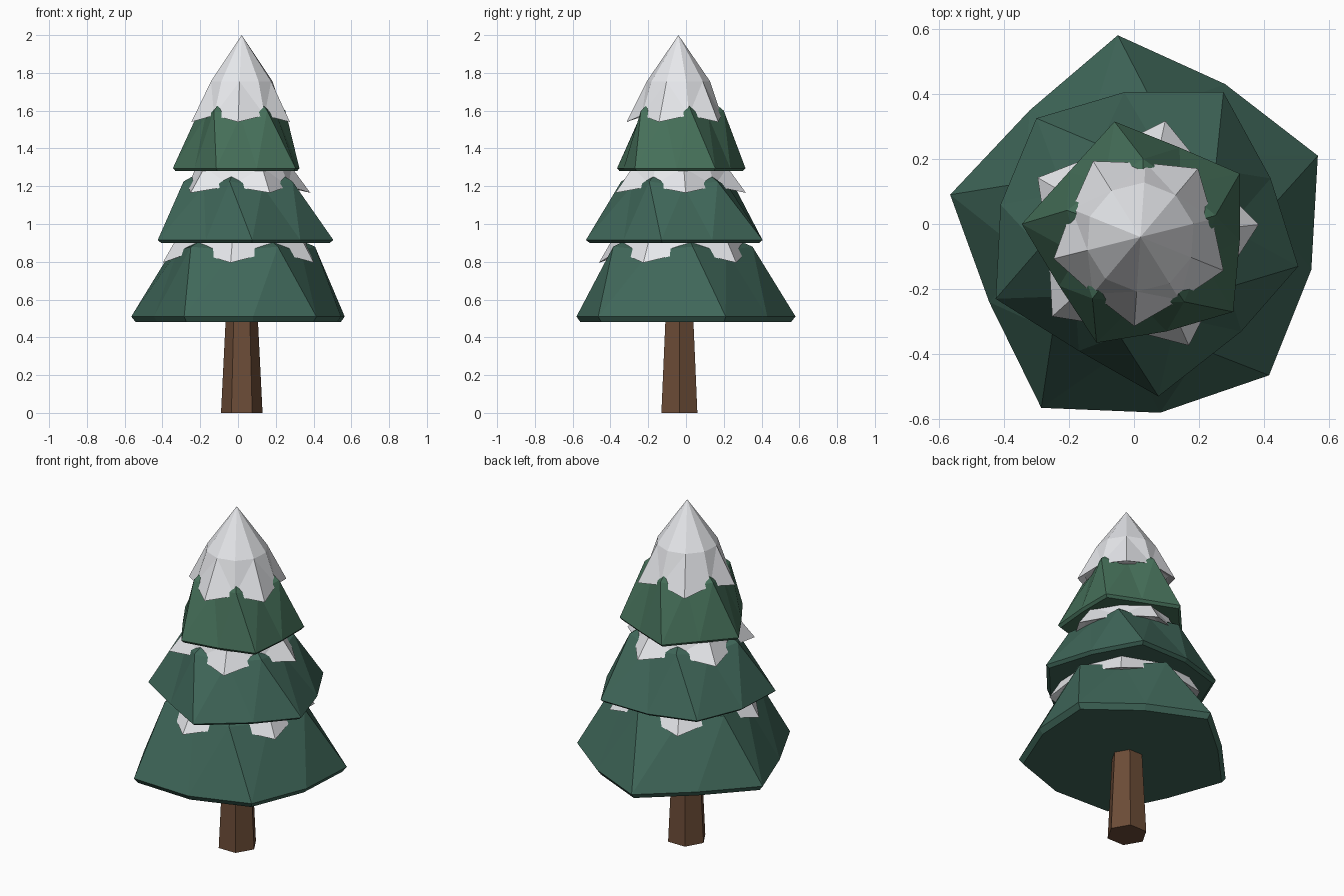
import bpy, bmesh, math

if "Cube" in bpy.data.objects:
    bpy.data.objects.remove(bpy.data.objects["Cube"])

CX, CY = 0.02, -0.04  # tree axis


def material(name, rgb):
    m = bpy.data.materials.new(name)
    m.diffuse_color = (*rgb, 1)
    m.use_nodes = True
    m.node_tree.nodes["Principled BSDF"].inputs["Base Color"].default_value = m.diffuse_color
    return m


def star(r_tip, r_mid, z_tip, z_mid, start):
    """Ring of ten points that alternates tip and mid; start is in degrees."""
    ring = []
    for i in range(10):
        a = math.radians(start + 36 * i)
        r, z = (r_mid, z_mid) if i % 2 else (r_tip, z_tip)
        ring.append((CX + r * math.cos(a), CY + r * math.sin(a), z))
    return ring


def inset(ring, k, dz):
    return [(CX + (x - CX) * k, CY + (y - CY) * k, z + dz) for x, y, z in ring]


def loft(name, rings, mat, apex=None):
    """Skin rings from bottom to top, closed below, with a point or face on top."""
    bm = bmesh.new()
    vr = [[bm.verts.new(p) for p in r] for r in rings]
    n = len(vr[0])
    bm.faces.new(vr[0][::-1])
    for lo, hi in zip(vr, vr[1:]):
        for i in range(n):
            j = (i + 1) % n
            bm.faces.new((lo[i], lo[j], hi[j], hi[i]))
    if apex:
        top = bm.verts.new(apex)
        for i in range(n):
            bm.faces.new((vr[-1][i], vr[-1][(i + 1) % n], top))
    else:
        bm.faces.new(vr[-1])
    bmesh.ops.triangulate(bm, faces=[f for f in bm.faces if len(f.verts) == 4])
    bmesh.ops.recalc_face_normals(bm, faces=bm.faces)
    me = bpy.data.meshes.new(name)
    bm.to_mesh(me)
    bm.free()
    me.materials.append(mat)
    ob = bpy.data.objects.new(name, me)
    bpy.context.collection.objects.link(ob)


bark = material("bark", (0.15, 0.072, 0.038))
green = material("needles", (0.05, 0.135, 0.10))
light_green = material("light_needles", (0.06, 0.16, 0.10))
white = material("snow", (0.80, 0.81, 0.84))

# Trunk: tapered hexagon
loft("trunk", [[(CX + r * math.cos(math.pi * i / 3), -0.035 + r * math.sin(math.pi * i / 3), z)
                for i in range(6)] for r, z in ((0.11, 0), (0.082, 0.56))], bark)

# Branch tiers: base outline (tip, mid, tip, ...), then a slightly twisted upper ring
tiers = [
    ("lower_branches", green, 0.51, 0.03,
     [(.565, .21), (.28, .43), (-.05, .58), (-.32, .35), (-.565, .09),
      (-.445, -.24), (-.285, -.565), (.08, -.58), (.415, -.465), (.545, -.14)],
     (0.395, 0.345, 0.88, 0.86, 11), 1.05),
    ("middle_branches", green, 0.915, 0.015,
     [(.275, .405), (-.03, .405), (-.30, .325), (-.41, .06), (-.425, -.23),
      (-.17, -.39), (.075, -.53), (.33, -.33), (.505, -.13), (.42, .14)],
     (0.31, 0.27, 1.225, 1.20, 42), 1.40),
    ("upper_branches", light_green, 1.295, 0.015,
     [(.325, .155), (.14, .235), (-.06, .315), (-.20, .16), (-.345, 0),
      (-.23, -.19), (-.115, -.365), (.10, -.33), (.305, -.27), (.325, -.05)],
     (0.24, 0.20, 1.60, 1.57, 16), 1.80),
]
for name, mat, z, drop, outline, upper, top in tiers:
    base = [(x, y, z) for x, y in outline]
    loft(name, [inset(base, 0.96, -drop), base, star(*upper)], mat, (CX, CY, top))

# Snow layers: tips hang between the branch ridges, which poke through the notches
snow = [
    ("lower_snow", (0.425, 0.365, 0.795, 0.855, 46), (0.335, 0.32, 0.95, 0.95, 46), 1.10),
    ("middle_snow", (0.365, 0.285, 1.165, 1.20, 6), (0.265, 0.245, 1.30, 1.30, 6), 1.45),
    ("snow_cap", (0.275, 0.228, 1.54, 1.575, 50), (0.168, 0.168, 1.755, 1.755, 50), 2.0),
]
for name, low, high, top in snow:
    rim = star(*low)
    loft(name, [inset(rim, 0.86, 0.02), rim, star(*high)], white, (CX, CY, top))
